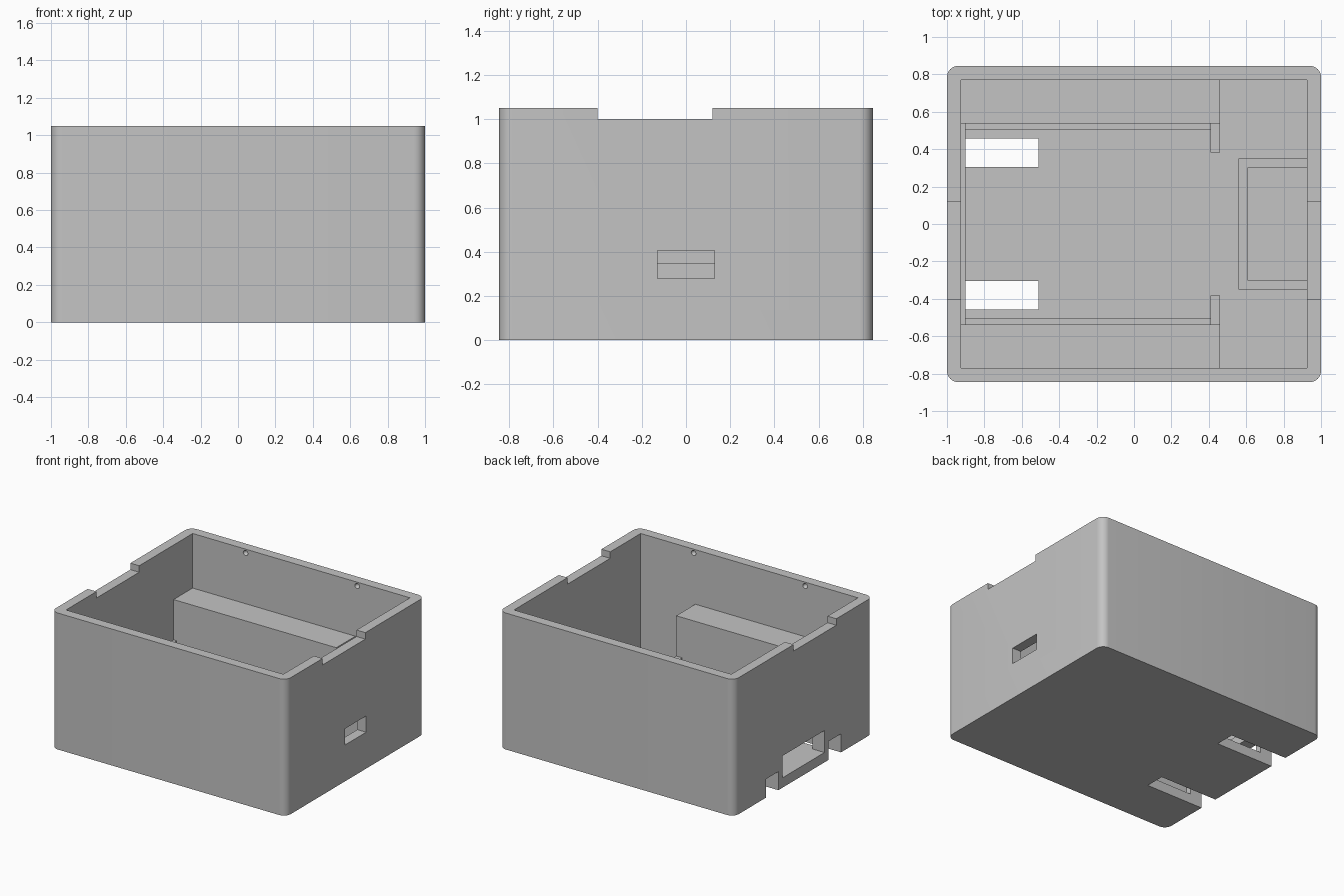
import bpy, bmesh, math

if "Cube" in bpy.data.objects:
    bpy.data.objects.remove(bpy.data.objects["Cube"])

grey = bpy.data.materials.new("light grey plastic")
grey.diffuse_color = (0.55, 0.55, 0.55, 1)
grey.use_nodes = True
grey.node_tree.nodes["Principled BSDF"].inputs["Base Color"].default_value = grey.diffuse_color

HX, HY, H = 1.0, 0.845, 1.05      # half sizes and height of the case
WALL, FLOOR = 0.075, 0.075
IX, IY = HX - WALL, HY - WALL     # inner half sizes


def finish(name, bm):
    me = bpy.data.meshes.new(name)
    bmesh.ops.recalc_face_normals(bm, faces=bm.faces)
    bm.to_mesh(me)
    bm.free()
    me.materials.append(grey)
    ob = bpy.data.objects.new(name, me)
    bpy.context.collection.objects.link(ob)
    return ob


def box(name, x, y, z, corner=0):
    """Box from (min, max) ranges, optionally with rounded upright corners."""
    bm = bmesh.new()
    bmesh.ops.create_cube(bm, size=1)
    for v in bm.verts:
        v.co = [r[0] if c < 0 else r[1] for c, r in zip(v.co, (x, y, z))]
    if corner:
        upright = [e for e in bm.edges
                   if abs(e.verts[0].co.z - e.verts[1].co.z) > 0.1]
        bmesh.ops.bevel(bm, geom=upright, offset=corner, segments=8,
                        profile=0.5, affect='EDGES')
    return finish(name, bm)


def cut(target, cutters):
    for c in cutters:
        m = target.modifiers.new(c.name, 'BOOLEAN')
        m.operation, m.object, m.solver = 'DIFFERENCE', c, 'EXACT'
    bpy.context.view_layer.objects.active = target
    for m in list(target.modifiers):
        bpy.ops.object.modifier_apply(modifier=m.name)


# Outer case and the shapes cut out of it
case = box("case", (-HX, HX), (-HY, HY), (0, H), corner=0.06)
cavity = box("cavity_cutter", (-IX, IX), (-IY, IY), (FLOOR, 2))
lid_notch = box("lid_notch_cutter", (-2, 2), (-0.40, 0.12), (1.0, 2))
side_window = box("side_window_cutter", (0.8, 2), (-0.13, 0.13), (0.28, 0.405))
port = box("port_cutter", (-2, -0.85), (-0.255, 0.255), (FLOOR + 0.001, 0.245))
slots = [box("foot_slot_cutter", (-2, -0.51), sorted((s * 0.305, s * 0.457)),
             (-1, 0.143)) for s in (1, -1)]

# Small snap dimples near the rim, on the inside of the long walls
dimples = []
for sx in (-0.475, 0.475):
    for sy in (-1, 1):
        bm = bmesh.new()
        bmesh.ops.create_uvsphere(bm, u_segments=12, v_segments=8, radius=0.02)
        bmesh.ops.translate(bm, verts=bm.verts, vec=(sx, sy * IY, 1.02))
        dimples.append(finish("dimple_cutter", bm))

cut(case, [cavity, lid_notch, side_window, port] + slots + dimples)

# Retaining strip along the port wall
strip = box("end_strip", (-IX - 0.01, -0.90), (-0.54, 0.54),
            (FLOOR - 0.01, 0.32))
cut(strip, [port] + slots)

# Side shelves, board rails and end stops, mirrored front to back
for s, side in ((1, "back"), (-1, "front")):
    def rng(a, b):
        return sorted((s * a, s * b))
    box(side + "_shelf", (-IX - 0.01, 0.46), rng(0.538, IY + 0.01),
        (FLOOR - 0.01, 0.63))
    box(side + "_rail", (-0.905, 0.415), rng(0.502, 0.545),
        (FLOOR - 0.01, 0.22))
    box(side + "_stop", (0.41, 0.459), rng(0.382, 0.545),
        (FLOOR - 0.01, 0.32))

# U-shaped pocket behind the side window
pocket = box("window_pocket", (0.56, IX + 0.01), (-0.35, 0.35),
             (FLOOR - 0.01, 0.35))
pocket_hole = box("pocket_cutter", (0.61, 2), (-0.303, 0.303), (-1, 2))
cut(pocket, [pocket_hole])

# Remove the helper shapes, then smooth the round corners
for c in [cavity, lid_notch, side_window, port, pocket_hole] + slots + dimples:
    bpy.data.objects.remove(c)
bpy.ops.object.select_all(action='DESELECT')
case.select_set(True)
bpy.context.view_layer.objects.active = case
bpy.ops.object.shade_smooth_by_angle(angle=math.radians(30))
